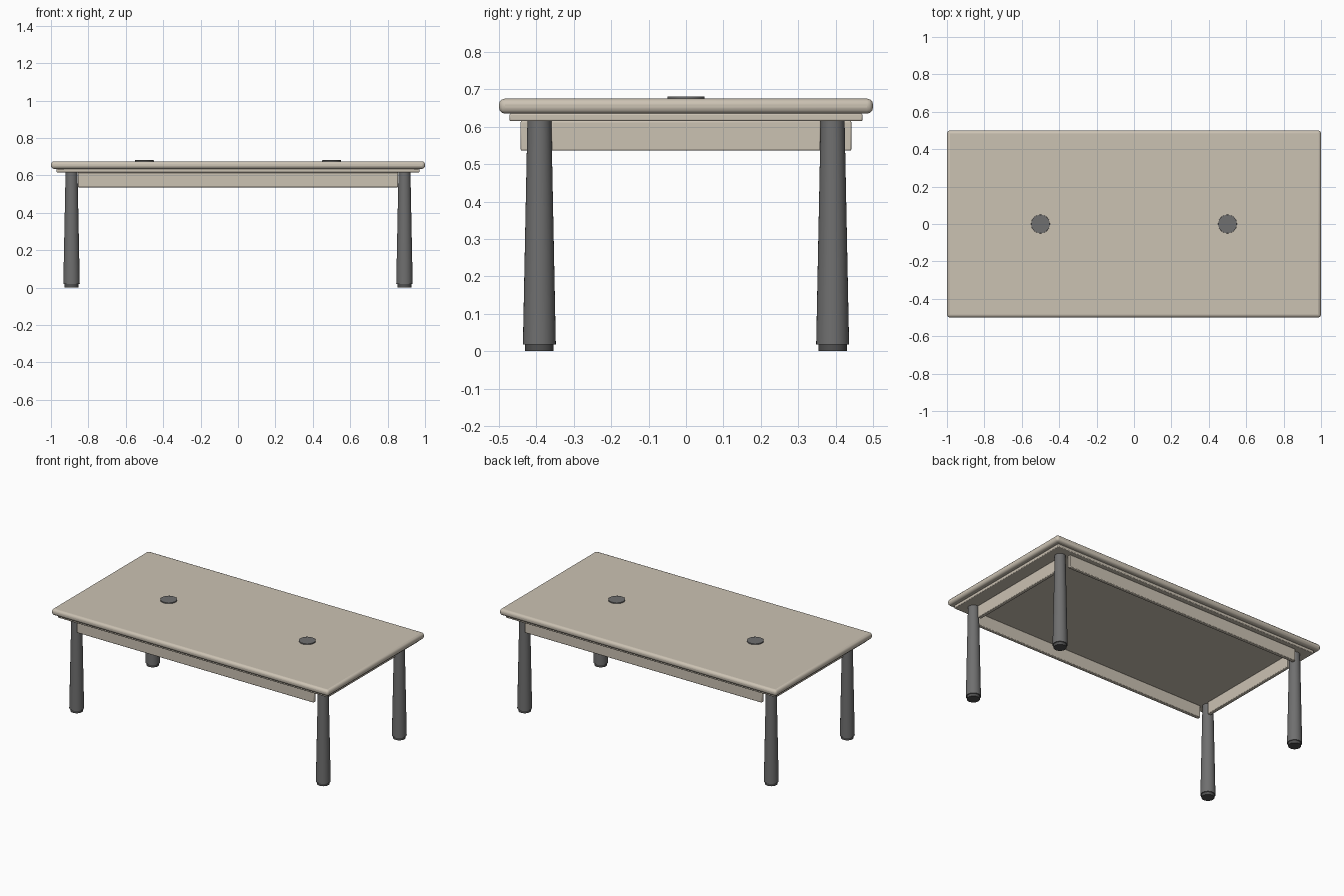
import bpy
import math

if "Cube" in bpy.data.objects:
    bpy.data.objects.remove(bpy.data.objects["Cube"])


def material(name, rgb):
    m = bpy.data.materials.new(name)
    m.diffuse_color = (*rgb, 1)
    m.use_nodes = True
    m.node_tree.nodes["Principled BSDF"].inputs["Base Color"].default_value = m.diffuse_color
    return m


WOOD = material("pale_wood", (0.60, 0.54, 0.45))
METAL = material("dark_metal", (0.16, 0.16, 0.16))
RUBBER = material("rubber", (0.08, 0.08, 0.08))


def finish(obj, name, mat, bevel, segments):
    obj.name = name
    obj.data.materials.append(mat)
    if bevel:
        mod = obj.modifiers.new("rounding", 'BEVEL')
        mod.width = bevel
        mod.segments = segments
        mod.limit_method = 'ANGLE'
    bpy.ops.object.shade_smooth_by_angle(angle=math.radians(35))


def box(name, low, high, mat, bevel=0.003, segments=2):
    centre = [(a + b) / 2 for a, b in zip(low, high)]
    bpy.ops.mesh.primitive_cube_add(size=1, location=centre)
    obj = bpy.context.object
    obj.scale = [b - a for a, b in zip(low, high)]
    bpy.ops.object.transform_apply(location=False, rotation=False, scale=True)
    finish(obj, name, mat, bevel, segments)


def round_part(name, x, y, z0, z1, r0, r1, mat, bevel=0):
    bpy.ops.mesh.primitive_cone_add(vertices=32, radius1=r0, radius2=r1,
                                    depth=z1 - z0, location=(x, y, (z0 + z1) / 2))
    finish(bpy.context.object, name, mat, bevel, 2)


# Rounded tabletop and the thinner panel beneath it
box("tabletop", (-1, -0.5, 0.635), (1, 0.5, 0.675), WOOD, 0.016, 3)
box("under_panel", (-0.97, -0.472, 0.615), (0.97, 0.472, 0.635), WOOD, 0.004)

# Aprons
for s, label in ((-1, "front"), (1, "back")):
    y = s * 0.43
    box(label + "_apron", (-0.855, y - 0.012, 0.536), (0.855, y + 0.012, 0.616), WOOD, 0.004)
for s, label in ((-1, "left"), (1, "right")):
    x = s * 0.872
    box(label + "_apron", (x - 0.012, -0.36, 0.536), (x + 0.012, 0.36, 0.616), WOOD, 0.004)

# Tapered legs with recessed feet
for sy, row in ((-1, "front"), (1, "back")):
    for sx, side in ((-1, "left"), (1, "right")):
        x, y = sx * 0.89, sy * 0.392
        round_part(f"{row}_{side}_leg", x, y, 0.018, 0.616, 0.044, 0.032, METAL)
        round_part(f"{row}_{side}_foot", x, y, 0, 0.02, 0.038, 0.038, RUBBER)

# Cable covers on the tabletop
for s, label in ((-1, "left"), (1, "right")):
    round_part(label + "_cable_cover", s * 0.5, 0, 0.672, 0.681, 0.05, 0.05, METAL, 0.001)
